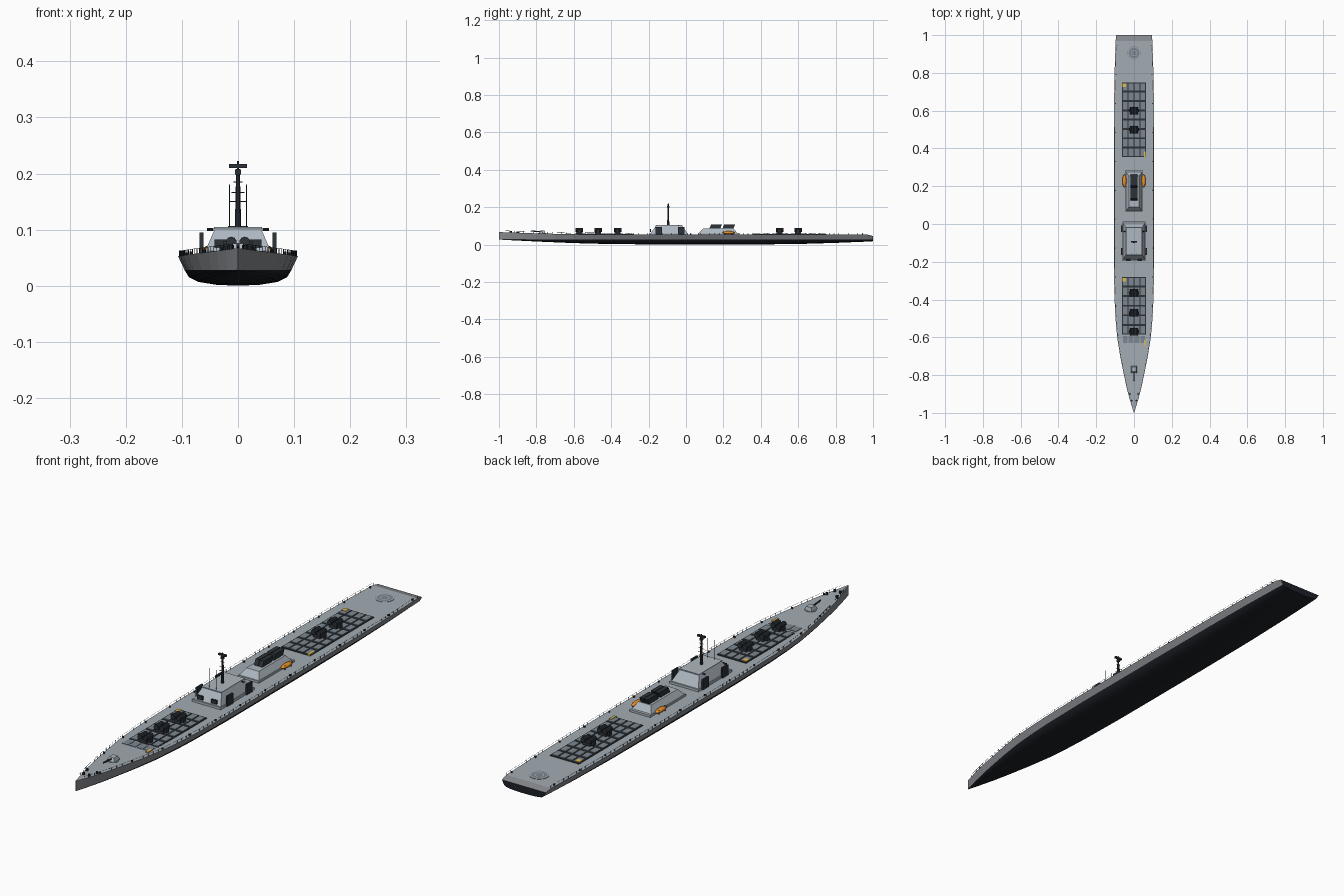
import bpy, bmesh, math
from mathutils import Vector

if "Cube" in bpy.data.objects:
    bpy.data.objects.remove(bpy.data.objects["Cube"])


def mat(name, r, g, b):
    m = bpy.data.materials.new(name)
    m.diffuse_color = (r, g, b, 1)
    m.use_nodes = True
    m.node_tree.nodes["Principled BSDF"].inputs["Base Color"].default_value = m.diffuse_color
    return m


DECK = mat("deck_grey", 0.36, 0.41, 0.45)
SIDE = mat("hull_grey", 0.24, 0.25, 0.27)
KEEL = mat("bottom_black", 0.012, 0.015, 0.02)
DARK = mat("dark_fittings", 0.025, 0.032, 0.04)
LIGHT = mat("house_grey", 0.42, 0.48, 0.53)
HATCH = mat("hatch_grey", 0.2, 0.24, 0.28)
ORANGE = mat("boat_orange", 0.8, 0.27, 0.02)
YELLOW = mat("mark_yellow", 0.75, 0.5, 0.08)


def finish(name, bm, *mats):
    bmesh.ops.recalc_face_normals(bm, faces=bm.faces)
    me = bpy.data.meshes.new(name)
    bm.to_mesh(me)
    bm.free()
    for m in mats:
        me.materials.append(m)
    ob = bpy.data.objects.new(name, me)
    bpy.context.collection.objects.link(ob)
    return ob


def add_prism(bm, x, y0, y1, z0, z1, tx=None, ty0=None, ty1=None, cx=0):
    """Box with half width x, optionally tapered to a different top."""
    tx, ty0, ty1 = (tx or x), (y0 if ty0 is None else ty0), (y1 if ty1 is None else ty1)
    rings = [[bm.verts.new((cx + sx * w, y, z)) for sx, y in ((-1, a), (1, a), (1, b), (-1, b))]
             for w, a, b, z in ((x, y0, y1, z0), (tx, ty0, ty1, z1))]
    lo, hi = rings
    bm.faces.new(lo[::-1])
    bm.faces.new(hi)
    for i in range(4):
        j = (i + 1) % 4
        bm.faces.new((lo[i], lo[j], hi[j], hi[i]))


def prism(name, m, *a, **k):
    bm = bmesh.new()
    add_prism(bm, *a, **k)
    return finish(name, bm, m)


def add_rod(bm, p, q, r, n=8, r2=None):
    p, q = Vector(p), Vector(q)
    d = q - p
    M = d.to_track_quat('Z', 'Y').to_matrix().to_4x4()
    M.translation = (p + q) / 2
    bmesh.ops.create_cone(bm, cap_ends=True, segments=n, radius1=r,
                          radius2=r if r2 is None else r2, depth=d.length, matrix=M)


# Hull stations: y, half width, keel z, deck z
ST = [(-1, .001, .027, .067), (-.97, .010, .025, .0655), (-.93, .022, .023, .064), (-.87, .038, .020, .062),
      (-.8, .053, .0165, .060), (-.7, .073, .012, .0575), (-.6, .089, .008, .0555), (-.5, .098, .005, .054),
      (-.4, .103, .003, .053), (-.2, .107, .001, .053), (0, .107, 0, .053), (.3, .107, 0, .053),
      (.6, .106, .003, .053), (.8, .103, .009, .053), (.97, .097, .016, .053), (1, .095, .018, .046)]


def station(y):
    for a, b in zip(ST, ST[1:]):
        if y <= b[0]:
            t = (y - a[0]) / (b[0] - a[0])
            return [u + (v - u) * t for u, v in zip(a, b)]
    return ST[-1]


WL = .028
bm = bmesh.new()
rings = []
for y, w, k, d in ST:
    half = [(w, d), (w * .89, WL), (w * .82, k + (WL - k) * .55), (w * .66, k + (WL - k) * .24),
            (w * .36, k + (WL - k) * .06)]
    pts = half + [(0, k)] + [(-a, z) for a, z in half[::-1]]
    rings.append([bm.verts.new((a, y, z)) for a, z in pts])
for A, B in zip(rings, rings[1:]):
    n = len(A)
    for i in range(n):
        j = (i + 1) % n
        f = bm.faces.new((A[i], A[j], B[j], B[i]))
        f.material_index = 0 if i == n - 1 else 1 if i in (0, n - 2) else 2
        if i == n - 1 and B is rings[-1]:
            f.material_index = 1
        f.smooth = 0 < i < n - 2
bm.faces.new(rings[0]).material_index = 1
bm.faces.new(rings[-1]).material_index = 2
finish("hull", bm, DECK, SIDE, KEEL)

# Railing and edge bollards
posts, knobs = bmesh.new(), bmesh.new()
N = 76
for s in (-1, 1):
    prev = None
    for i in range(N + 1):
        y, w, k, d = station(-.97 + 1.94 * i / N)
        p = Vector((s * w * .98, y, d))
        top = p + Vector((0, 0, .009))
        add_rod(posts, p, top, .0007, 4)
        if prev:
            add_rod(posts, prev, top, .0004, 4)
        prev = top
        if i % 6 == 3:
            add_rod(knobs, (s * w * .93, y, d - .001), (s * w * .93, y, d + .006), .003)
    for x, y in ((.022, -.9), (.012, -.935)):
        d = station(y)[3]
        add_rod(knobs, (s * x, y, d - .001), (s * x, y, d + .008), .005)
finish("railing", posts, DARK)
finish("bollards", knobs, DARK)

# Missile cell fields: dark tray, hatch tiles, yellow corner marks
for tag, y0, rows in (("aft", .355, 8), ("fore", -.585, 6)):
    pitch = .395 / 8 if tag == "aft" else .305 / 6
    end = y0 + pitch * rows
    prism(tag + "_cell_tray", DARK, .063, y0, end, .05, .0555)
    tiles = bmesh.new()
    for r in range(rows):
        for c in range(4):
            y = y0 + r * pitch
            add_prism(tiles, .013, y + .005, y + pitch - .005, .054, .058, cx=(c - 1.5) * .031)
    if tag == "fore":
        for c in range(4):
            add_prism(tiles, .013, -.63, -.593, .05, .0575, cx=(c - 1.5) * .031)
    finish(tag + "_cell_hatches", tiles, HATCH)
    marks = bmesh.new()
    add_prism(marks, .009, end - .025, end - .005, .056, .0595, cx=-.052)
    y = y0 if tag == "aft" else -.645
    add_prism(marks, .005, y, y + .03, .05, .0595, cx=.057)
    finish(tag + "_corner_marks", marks, YELLOW)

# Twin canister launchers on the cell fields
for i, y in enumerate((-.57, -.47, -.365, .5, .6)):
    bm = bmesh.new()
    add_prism(bm, .016, y - .016, y + .016, .054, .072)
    for s in (-1, 1):
        add_rod(bm, (s * .012, y - .02, .078), (s * .012, y + .02, .078), .0095, 10)
        add_prism(bm, .004, y - .008, y + .008, .06, .08, cx=s * .022)
    finish("canister_launcher_%d" % i, bm, DARK)

# Bridge house
prism("bridge_base", LIGHT, .062, -.195, .012, .05, .062)
prism("bridge", LIGHT, .059, -.19, .008, .06, .102, tx=.041, ty0=-.16, ty1=-.022)
prism("bridge_roof", LIGHT, .043, -.163, -.019, .101, .1045)
bm = bmesh.new()
for s in (-1, 1):
    for y in (-.145, -.025):
        add_prism(bm, .0035, y - .018, y + .018, .055, .095, cx=s * .065)
    add_rod(bm, (s * .055, -.04, .1), (s * .044, -.04, .1), .0025)
    add_prism(bm, .012, -.193, -.186, .068, .082, cx=s * .03)
finish("bridge_side_panels", bm, DARK)

# Mast with crossbars, radar bar and whip aerials
bm = bmesh.new()
add_rod(bm, (0, -.095, .1), (0, -.095, .208), .006, 10, .0035)
for z, w in ((.15, .014), (.166, .012), (.185, .008)):
    add_rod(bm, (-w, -.095, z), (w, -.095, z), .001, 6)
add_prism(bm, .016, -.099, -.091, .21, .217)
add_rod(bm, (0, -.095, .205), (0, -.095, .222), .002)
add_prism(bm, .005, -.101, -.089, .198, .207)
for s in (-1, 1):
    add_rod(bm, (s * .015, -.155, .1), (s * .015, -.155, .18), .0007, 5)
finish("mast", bm, DARK)

# Aft deckhouse with two raked box launchers
prism("aft_house_base", LIGHT, .045, .065, .285, .05, .061)
prism("aft_house", LIGHT, .043, .068, .275, .06, .085, tx=.027, ty0=.09, ty1=.255)
bm = bmesh.new()
for y in (.122, .192):
    for s in (-1, 1):
        add_prism(bm, .0085, y, y + .058, .08, .106, ty0=y + .012, ty1=y + .07, cx=s * .0095)
finish("raked_launchers", bm, DARK)

# Lifeboats and their cradles
for s, side in ((-1, "left"), (1, "right")):
    bm = bmesh.new()
    bmesh.ops.create_uvsphere(bm, u_segments=16, v_segments=8, radius=1)
    for v in bm.verts:
        v.co = (s * .051 + v.co.x * .011, .228 + v.co.y * .034, .064 + v.co.z * .008)
    for f in bm.faces:
        f.smooth = True
    finish(side + "_lifeboat", bm, ORANGE)
    bm = bmesh.new()
    for y in (.21, .246):
        add_rod(bm, (s * .056, y, .052), (s * .056, y, .07), .0015, 6)
    finish(side + "_boat_cradle", bm, DARK)

# Bow gun
bm = bmesh.new()
add_rod(bm, (0, -.77, .055), (0, -.77, .062), .021, 16)
add_prism(bm, .016, -.788, -.752, .061, .075, tx=.011, ty0=-.78, ty1=-.756)
finish("gun_turret", bm, LIGHT)
bm = bmesh.new()
add_rod(bm, (0, -.78, .069), (0, -.83, .073), .003, 8)
finish("gun_barrel", bm, DARK)

# Landing circle at the stern: disc with raised rings
bm = bmesh.new()
add_rod(bm, (0, .905, .052), (0, .905, .0542), .035, 32)
finish("landing_pad", bm, HATCH)
for r0, r1, nm in ((.029, .033, "outer"), (.014, .017, "inner")):
    bm = bmesh.new()
    ring = [[bm.verts.new((r * math.cos(a * math.tau / 32), .905 + r * math.sin(a * math.tau / 32), .0548))
             for a in range(32)] for r in (r0, r1)]
    for i in range(32):
        j = (i + 1) % 32
        bm.faces.new((ring[0][i], ring[1][i], ring[1][j], ring[0][j]))
    finish("pad_%s_ring" % nm, bm, LIGHT)
